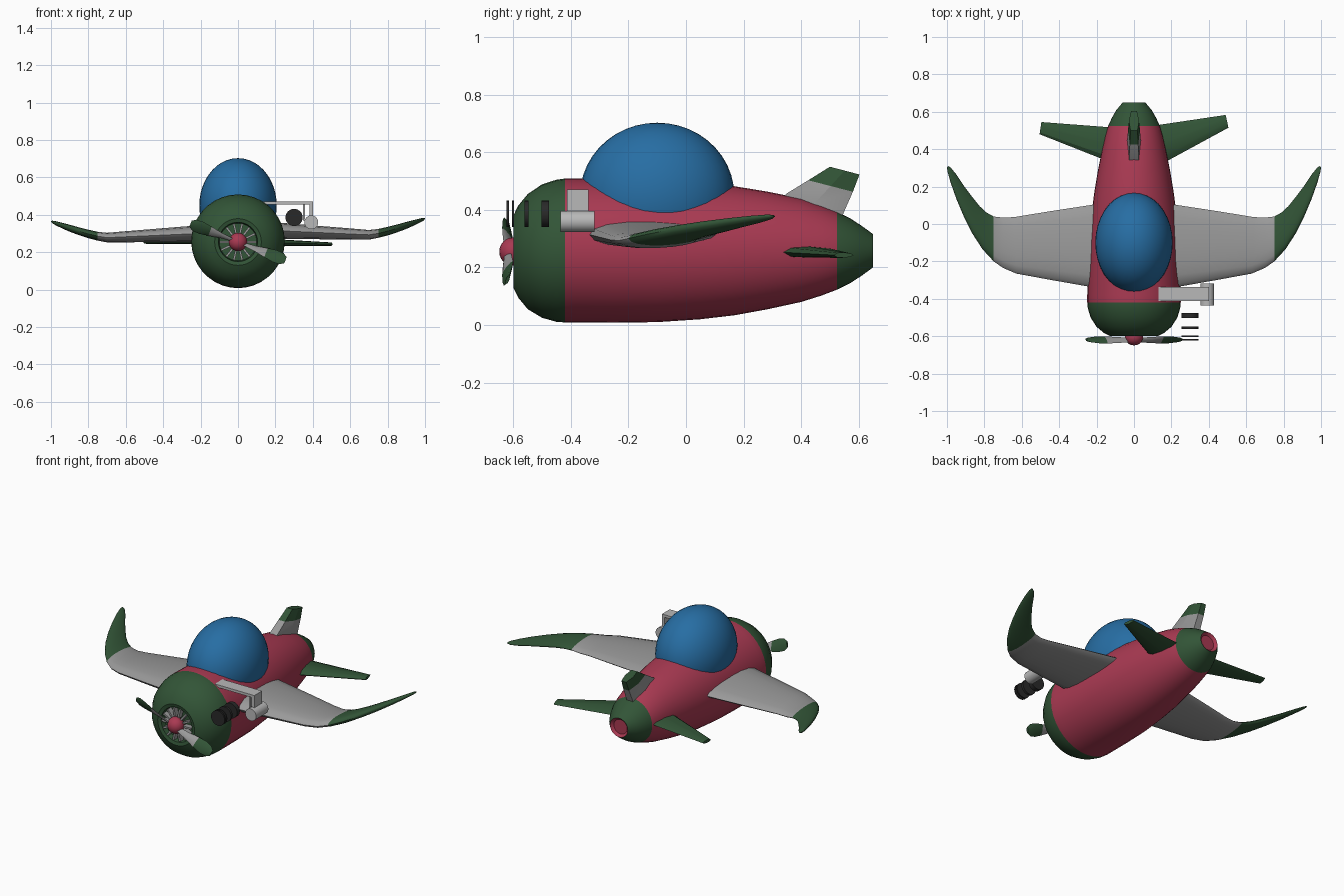
import bpy, bmesh, math
from mathutils import Vector, Matrix

if "Cube" in bpy.data.objects:
    bpy.data.objects.remove(bpy.data.objects["Cube"])

def mat(name, rgb):
    m = bpy.data.materials.new(name)
    m.diffuse_color = (*rgb, 1)
    m.use_nodes = True
    m.node_tree.nodes["Principled BSDF"].inputs["Base Color"].default_value = m.diffuse_color
    return m

RED = mat("red", (0.40, 0.042, 0.085))
GREEN = mat("dark_green", (0.032, 0.09, 0.038))
BLUE = mat("glass_blue", (0.02, 0.155, 0.37))
GREY = mat("wing_grey", (0.32, 0.32, 0.32))
LIGHT = mat("light_grey", (0.48, 0.48, 0.48))
BLACK = mat("black", (0.022, 0.022, 0.022))

def finish(bm, name, mats, rule=None, angle=35):
    """Turn a bmesh into a named object; rule(face) picks the material."""
    bmesh.ops.recalc_face_normals(bm, faces=bm.faces)
    bm.normal_update()
    if rule:
        for f in bm.faces:
            f.material_index = rule(f)
    me = bpy.data.meshes.new(name)
    bm.to_mesh(me)
    bm.free()
    for m in mats:
        me.materials.append(m)
    me.shade_smooth()
    me.set_sharp_from_angle(angle=math.radians(angle))
    ob = bpy.data.objects.new(name, me)
    bpy.context.collection.objects.link(ob)
    return ob

def loft(name, sections, mats, rule=None, angle=35, matrix=None):
    """Skin a row of closed sections and cap both ends."""
    bm = bmesh.new()
    rings = [[bm.verts.new(p) for p in s] for s in sections]
    n = len(rings[0])
    for a, b in zip(rings, rings[1:]):
        for i in range(n):
            j = (i + 1) % n
            bm.faces.new((a[i], a[j], b[j], b[i]))
    bm.faces.new(rings[0])
    bm.faces.new(rings[-1])
    if matrix:
        bm.transform(matrix)
    return finish(bm, name, mats, rule, angle)

def box(name, lo, hi, m):
    bm = bmesh.new()
    lo, hi = Vector(lo), Vector(hi)
    bmesh.ops.create_cube(bm, size=1, matrix=Matrix.Translation((lo + hi) / 2) @ Matrix.Diagonal((*(hi - lo), 1)))
    return finish(bm, name, [m])

def cylinder(name, x, z, y0, y1, r, m):
    bm = bmesh.new()
    bmesh.ops.create_cone(bm, cap_ends=True, segments=24, radius1=r, radius2=r, depth=y1 - y0,
                          matrix=Matrix.Translation((x, (y0 + y1) / 2, z)) @ Matrix.Rotation(math.pi / 2, 4, 'X'))
    return finish(bm, name, [m])

def ball(name, centre, size, m, u=32, v=20):
    bm = bmesh.new()
    bmesh.ops.create_uvsphere(bm, u_segments=u, v_segments=v, radius=1,
                              matrix=Matrix.Translation(centre) @ Matrix.Diagonal((*size, 1)))
    return finish(bm, name, [m])

def airfoil(le, te, h, n=16):
    """Closed wing section between leading and trailing edge points."""
    le, te = Vector(le), Vector(te)
    pts = []
    for i in range(n):
        a = 2 * math.pi * i / n
        u = (1 - math.cos(a)) / 2
        pts.append(le.lerp(te, u) + Vector((0, 0, h * math.sin(a) * (1.15 - 0.4 * u))))
    return pts

# Fuselage: y, centre z, half width, half height
BODY = [(-.565, .255, .10, .10), (-.595, .255, .105, .105), (-.60, .255, .125, .125), (-.583, .255, .16, .16),
        (-.55, .255, .20, .20), (-.50, .257, .232, .232), (-.45, .258, .247, .247), (-.42, .259, .25, .25),
        (-.38, .259, .25, .25), (-.25, .257, .247, .249), (-.1, .256, .242, .246), (.05, .257, .228, .237),
        (.17, .258, .212, .224), (.28, .259, .194, .205), (.40, .26, .17, .18), (.47, .259, .154, .157),
        (.525, .258, .138, .135), (.57, .258, .117, .113), (.61, .258, .094, .087), (.65, .258, .06, .058),
        (.635, .258, .045, .044)]
def oval(y, z, rx, rz, n=36):
    return [(rx * math.cos(2 * math.pi * i / n), y, z + rz * math.sin(2 * math.pi * i / n)) for i in range(n)]
def body_rule(f):
    c = f.calc_center_median()
    if c.y < -.42 or (.525 < c.y and len(f.verts) == 4 and f.normal.y < .9 and math.hypot(c.x, c.z - .258) > .055):
        return 1
    return 0
loft("fuselage", [oval(*s) for s in BODY], [RED, GREEN], body_rule)

# Cockpit bubble
ball("canopy", (0, -.1, .45), (.207, .268, .253), BLUE, 36, 22)

# Engine fins inside the nose opening
for i in range(14):
    bm = bmesh.new()
    bmesh.ops.create_cube(bm, size=1, matrix=Matrix.Translation((0, -.58, .255)) @
                          Matrix.Rotation(2 * math.pi * i / 14, 4, 'Y') @ Matrix.Translation((.072, 0, 0)) @
                          Matrix.Diagonal((.056, .034, .011, 1)))
    finish(bm, f"engine_fin_{i + 1}", [GREY])

# Propeller hub and two twisted blades
ball("propeller_hub", (0, -.602, .255), (.049, .047, .049), RED, 20, 12)
BLADE = [(.03, .014, 60), (.10, .022, 48), (.16, .032, 36), (.21, .038, 28), (.25, .034, 22), (.272, .018, 20)]
def blade_section(r, w, twist):
    t = math.radians(twist)
    pts = []
    for i in range(8):
        a = 2 * math.pi * i / 8
        u, v = w * math.cos(a), .006 * math.sin(a)
        pts.append((r, u * math.sin(t) + v * math.cos(t), u * math.cos(t) - v * math.sin(t)))
    return pts
for k, deg in enumerate((21, 201)):
    m = Matrix.Translation((0, -.62, .255)) @ Matrix.Rotation(math.radians(deg), 4, 'Y')
    loft(f"propeller_blade_{k + 1}", [blade_section(*b) for b in BLADE], [GREY, GREEN],
         lambda f: int(abs(f.calc_center_median().x) > .15), 50, m)

# Wings: leading x, y, trailing x, y, half thickness
WING = [(.15, -.352, .15, .115, .047), (.24, -.335, .24, .10, .045), (.45, -.298, .45, .068, .037),
        (.63, -.265, .64, .037, .030), (.70, -.235, .70, .034, .027), (.75, -.20, .75, .04, .025),
        (.81, -.135, .79, .062, .024), (.865, -.05, .825, .095, .022), (.91, .04, .865, .145, .020),
        (.95, .135, .91, .205, .016), (.98, .22, .95, .265, .012), (.997, .28, .98, .302, .008),
        (1.0, .303, .993, .309, .003)]
def wing_z(x):
    return .318 - .045 * (x - .15) + .1 * max(0, (x - .7) / .3) ** 1.3
for side, name, dz in ((1, "right_wing", 0), (-1, "left_wing", -.015)):
    secs = [airfoil((side * a, b, wing_z(a) + dz), (side * c, d, wing_z(c) + dz), h) for a, b, c, d, h in WING]
    loft(name, secs, [GREY, GREEN], lambda f: int(abs(f.calc_center_median().x) > .75), 45)

# Tailplanes: root and tip edges differ a little on each side
TAIL = (("right_tailplane", (.10, .295, .255), (.10, .525, .255), (.505, .515, .243), (.49, .583, .243)),
        ("left_tailplane", (-.10, .32, .262), (-.10, .515, .262), (-.505, .48, .255), (-.495, .545, .255)))
for name, rl, rt, tl, tt in TAIL:
    right = rl[0] > 0
    loft(name, [airfoil(rl, rt, .022, 8), airfoil(tl, tt, .010, 8)], [GREEN, GREY],
         lambda f: int(right and len(f.verts) == 4 and f.normal.y < -.6), 30)

# Tail fin: front, ridge and rear for each level; top level is green
def fin_section(front, rear, w):
    (y0, z0), (y1, z1) = front, rear
    ym, zm = (y0 + y1) / 2, (z0 + z1) / 2
    return [(-w * .7, y0, z0), (w * .7, y0, z0), (w, ym, zm), (w * .6, y1, z1), (-w * .6, y1, z1), (-w, ym, zm)]
FIN = [((.30, .41), (.53, .345), .038), ((.35, .457), (.55, .395), .036),
       ((.425, .503), (.58, .463), .032), ((.50, .55), (.603, .523), .027)]
loft("tail_fin", [fin_section(*s) for s in FIN], [GREY, GREEN],
     lambda f: int(f.calc_center_median().z > .485), 15)

# Side bracket with its small motor tube
box("bracket_arm", (.13, -.413, .455), (.40, -.338, .471), LIGHT)
box("bracket_outer_plate", (.382, -.413, .37), (.40, -.338, .471), LIGHT)
box("bracket_inner_plate", (.348, -.39, .37), (.358, -.345, .46), LIGHT)
cylinder("bracket_tube", .392, .36, -.437, -.318, .037, LIGHT)

# Row of dark discs ahead of the bracket
for i, (y0, y1) in enumerate(((-.624, -.615), (-.604, -.597), (-.561, -.547), (-.503, -.476))):
    cylinder(f"barrel_disc_{i + 1}", .30, .386, y0, y1, .046, BLACK)
